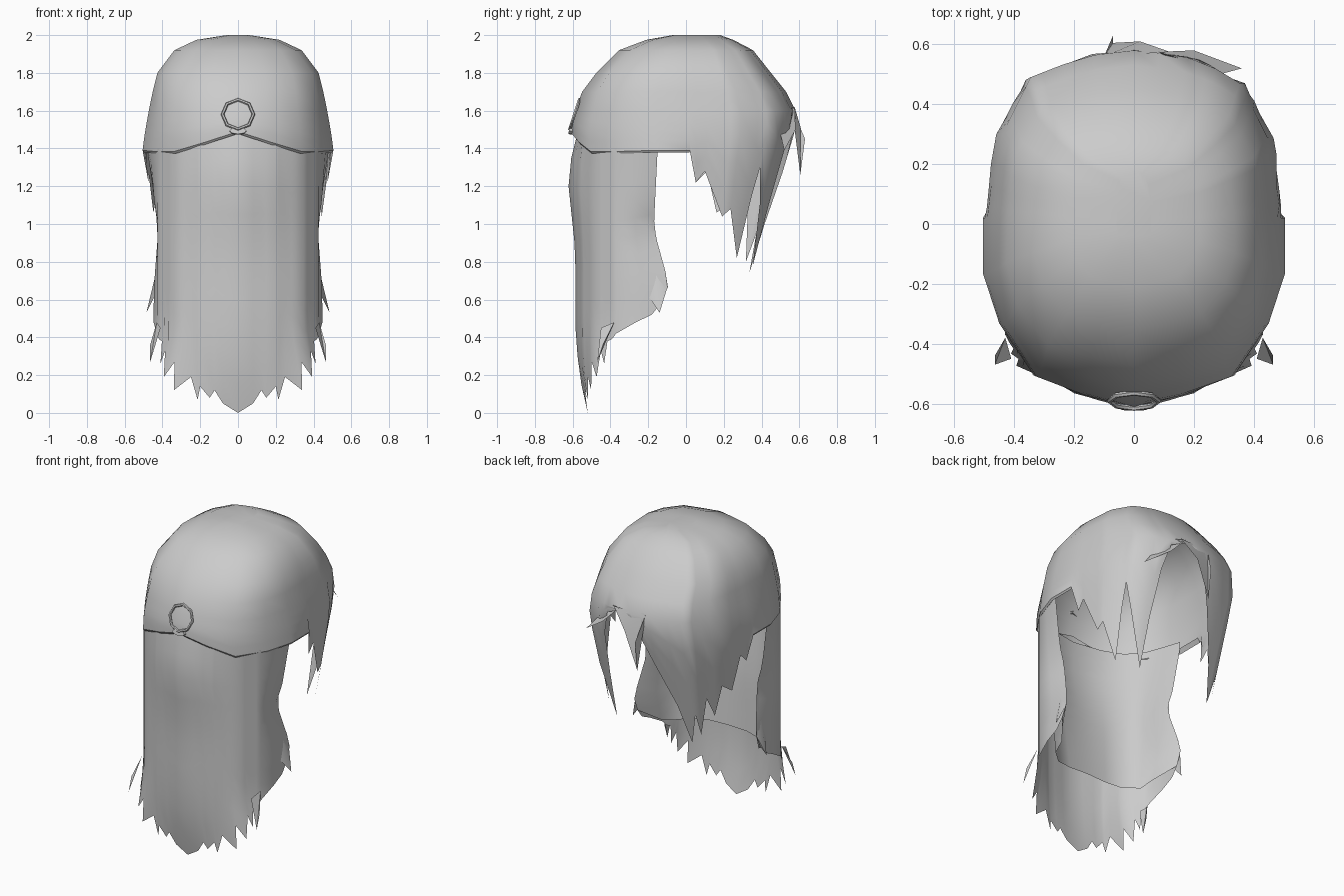
import bpy, bmesh, math

cube = bpy.data.objects.get("Cube")
if cube:
    bpy.data.objects.remove(cube)

mat = bpy.data.materials.new("hair_grey")
mat.use_nodes = True
GREY = (0.6, 0.6, 0.6, 1)
mat.diffuse_color = GREY
mat.node_tree.nodes["Principled BSDF"].inputs["Base Color"].default_value = GREY


def lerp_table(table, t):
    """Linear lookup in rows of (key, values...) with rising keys."""
    t = min(max(t, table[0][0]), table[-1][0])
    for a, b in zip(table, table[1:]):
        if t <= b[0]:
            k = (t - a[0]) / (b[0] - a[0])
            return [p + (q - p) * k for p, q in zip(a[1:], b[1:])]


def finish(obj, angle=45):
    obj.data.materials.append(mat)
    bpy.ops.object.select_all(action='DESELECT')
    obj.select_set(True)
    bpy.context.view_layer.objects.active = obj
    bpy.ops.object.shade_smooth_by_angle(angle=math.radians(angle))


def make_object(name, bm):
    bmesh.ops.remove_doubles(bm, verts=bm.verts, dist=0.0005)
    bmesh.ops.recalc_face_normals(bm, faces=bm.faces)
    mesh = bpy.data.meshes.new(name)
    bm.to_mesh(mesh)
    bm.free()
    obj = bpy.data.objects.new(name, mesh)
    bpy.context.collection.objects.link(obj)
    finish(obj)


def sheet(name, columns, cap_top=False):
    """Join columns of points into a sheet of quads."""
    bm = bmesh.new()
    grid = [[bm.verts.new(p) for p in col] for col in columns]
    for a, b in zip(grid, grid[1:]):
        for i in range(len(a) - 1):
            bm.faces.new((a[i], b[i], b[i + 1], a[i + 1]))
    if cap_top:
        bm.faces.new([c[0] for c in grid[:-1]])
    make_object(name, bm)


# Crown outline, half way round from the front to the fringe
OUTLINE = [(0, 0, -.615), (1, .17, -.572), (2, .335, -.51), (3, .45, -.335), (4, .505, -.165),
           (5, .505, .02), (6, .485, .28), (7, .37, .495), (8, .18, .565), (9, 0, .585)]
# Crown size by height: half width, front depth, rear depth, fullness of front corners
SIZE = [(1.4, .505, .61, .585, 0), (1.5, .49, .615, .585, 0), (1.6, .47, .585, .58, .02),
        (1.7, .447, .55, .53, .045), (1.8, .422, .475, .45, .05), (1.92, .335, .355, .355, .03),
        (1.975, .22, .21, .25, 0), (1.995, .06, .07, .18, 0)]


def crown_point(s, z, side, grow=1.0):
    x, y = lerp_table(OUTLINE, s)
    w, front, rear, full = lerp_table(SIZE, z)
    grow *= 1 + full * max(0, 1 - abs(s - 2.7) / 1.7)
    x *= w / .505
    y *= front / .615 if y < 0 else rear / .585
    if s > 5:                       # strands curl inward as they hang
        drop = max(0, 1.5 - z)
        x *= 1 - drop * .2
        y *= 1 - drop * .45
    return (x * side * grow, y * grow, z)


# Hem height along each half of the crown, ending in pointed fringe strands
BAND = [(0, 1.49), (1, 1.435), (2, 1.385), (3, 1.385), (4, 1.39), (5, 1.39)]
HEM_LEFT = BAND + [(5.15, 1.22), (5.35, 1.28), (5.85, 1.04), (6.05, 1.08), (6.5, .82),
                   (6.62, 1.15), (6.7, 1.3), (6.9, 1.12), (7.4, .78), (7.55, 1.1),
                   (7.75, 1.4), (7.95, 1.56), (8.5, 1.6), (9, 1.585)]
HEM_RIGHT = BAND + [(5.15, 1.22), (5.4, 1.28), (5.7, 1.06), (6.1, 1.12), (6.35, .92),
                    (6.6, 1.05), (6.85, .8), (7.0, .95), (7.2, .74), (7.6, 1.0),
                    (8.2, 1.27), (8.6, 1.45), (9, 1.585)]
CROWN_ROWS = [2.0, 1.975, 1.92, 1.8, 1.7, 1.6]


def crown_column(s, hem, side):
    zs = CROWN_ROWS + [1.605 + (hem - 1.605) * k / 4 for k in range(1, 5)]
    return [crown_point(s, z, side) for z in zs]


ring = [crown_column(s, h, 1) for s, h in HEM_LEFT]
ring += [crown_column(s, h, -1) for s, h in reversed(HEM_RIGHT)]
sheet("crown_and_fringe", ring, cap_top=True)

# Turned-in lip along the lower edge of the crown
lip = []
for side in (-1, 1):
    for s, h in (reversed(BAND) if side < 0 else BAND):
        lip.append([crown_point(s, h, side), crown_point(s, h - .012, side, .985),
                    crown_point(s, h + .015, side, .95)])
sheet("crown_lip", lip)

# Long hair: section from the middle to the free side edge
SECTION = [(0, 0, -.60), (1, .2, -.555), (2, .34, -.485), (3, .425, -.37),
           (3.5, .447, -.26), (4, .447, -.15)]
BULGE = [(0, .08), (.2, .035), (.42, .015), (.85, .015), (1.23, -.025), (1.4, 0), (1.5, .03)]
# Shift of the free edge by height: outward, toward the fringe
EDGE = [(0, 0, 0), (.52, 0, -.01), (.68, -.005, .06), (.97, -.05, -.02), (1.1, -.01, -.015),
        (1.4, .035, 0)]
# Gap to the lining, by height
FOLD = [(.45, .16), (.8, .12), (1.45, .03)]
LENGTH = [(0, 0), (.4, .05), (.62, .12), (.75, .08), (1, .14), (1.1, .07), (1.35, .19),
          (1.6, .12), (1.75, .27), (2.1, .19), (2.3, .33), (2.45, .26), (2.6, .38),
          (2.8, .39), (3, .42), (3.5, .48), (3.9, .52), (4, .58)]


def hair_point(s, z, side, lining):
    x, y = lerp_table(SECTION, s)
    out, back = lerp_table(EDGE, z)
    y += lerp_table(BULGE, z)[0] * max(0, 1 - s / 2)
    x += out * max(0, s - 3)
    y += back * max(0, s - 3)
    if s > 1.5:
        x += max(0, .45 - z) * .17
    if lining:                      # the lining meets the outside at the free edge
        fold = lerp_table(FOLD, z)[0] * min(1, (4 - s) * 2)
        x -= fold * min(.6, x * 2)
        y += fold * (1 - s / 4)
    return (side * x, y, z)


def hair_sheet(name, lengths, top, lining):
    halves = [(s, h, -1) for s, h in reversed(lengths)] + [(s, h, 1) for s, h in lengths[1:]]
    cols = []
    for s, hem, side in halves:
        t = top(s)
        cols.append([hair_point(s, t + (hem - t) * k / 10, side, lining) for k in range(11)])
    sheet(name, cols)


hair_sheet("long_hair", LENGTH, lambda s: 1.5 - .05 * min(s, 2), False)
hair_sheet("long_hair_lining", [(0, .49), (1, .485), (2, .475), (3, .47), (3.5, .5), (4, .58)],
           lambda s: 1.45, True)


def wisp(name, points):
    """Thin pointed strand from a fan of points."""
    bm = bmesh.new()
    v = [bm.verts.new(p) for p in points]
    for i in range(1, len(v) - 1):
        bm.faces.new((v[0], v[i], v[i + 1]))
    make_object(name, bm)


# Loose strands at the sides of the long hair
for side, label in ((1, "left"), (-1, "right")):
    wisp(label + "_side_wisp", [(side * .43, -.16, .76), (side * .44, -.10, .66),
                                (side * .485, -.14, .53), (side * .44, -.20, .62)])
    wisp(label + "_low_wisp", [(side * .43, -.38, .48), (side * .465, -.44, .36),
                               (side * .465, -.47, .27), (side * .41, -.45, .45)])

# Forelock strands lifting off the middle of the fringe
wisp("forelock_middle", [(-.1, .56, 1.62), (.12, .575, 1.62), (.02, .61, 1.5),
                         (-.07, .605, 1.26), (-.07, .63, 1.45)])
wisp("forelock_side", [(.08, .575, 1.62), (.28, .515, 1.6), (.25, .49, 1.52),
                       (.36, .52, 1.39), (.2, .58, 1.5)])

# Round clasp with its small knot on the band
bpy.ops.mesh.primitive_torus_add(major_segments=8, minor_segments=6, major_radius=.082,
                                 minor_radius=.009, location=(0, -.59, 1.58),
                                 rotation=(math.radians(72), 0, 0))
clasp = bpy.context.object
clasp.name = "clasp_ring"
finish(clasp)
bpy.ops.mesh.primitive_cylinder_add(vertices=8, radius=.045, depth=.02,
                                    location=(0, -.61, 1.492),
                                    rotation=(math.radians(78), 0, 0))
knot = bpy.context.object
knot.name = "clasp_knot"
knot.scale = (1, .4, 1)
finish(knot, 30)
